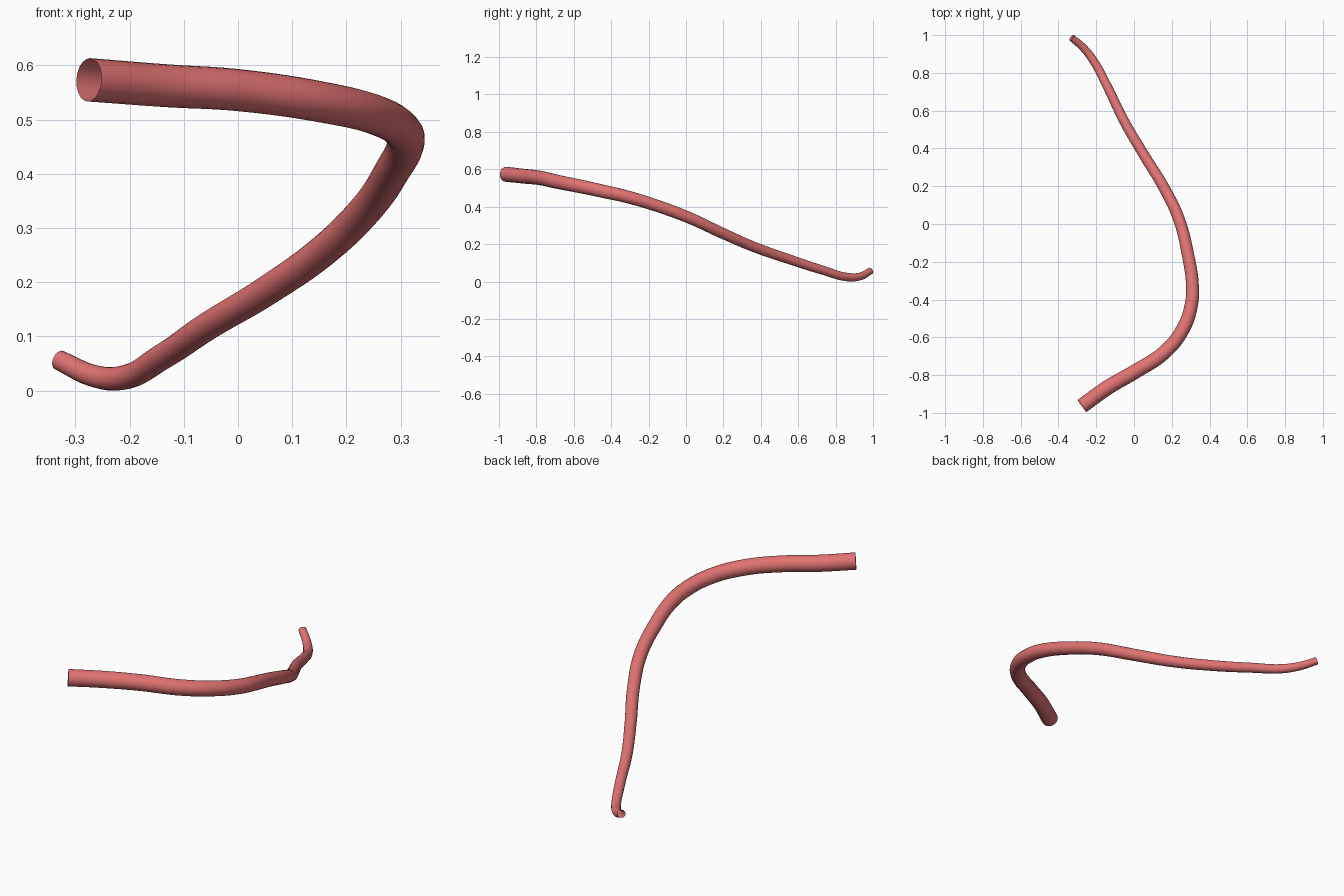
import bpy

if "Cube" in bpy.data.objects:
    bpy.data.objects.remove(bpy.data.objects["Cube"])

# Centre line of the tube: x, y, z
path = [
    (-0.275, -0.963, 0.577), (-0.13, -0.86, 0.566), (0.0, -0.785, 0.558),
    (0.16, -0.68, 0.535), (0.257, -0.56, 0.511), (0.303, -0.43, 0.483),
    (0.309, -0.32, 0.458), (0.285, -0.16, 0.41), (0.24, 0.02, 0.343),
    (0.16, 0.19, 0.264), (0.05, 0.37, 0.186), (-0.055, 0.55, 0.123),
    (-0.14, 0.725, 0.066), (-0.215, 0.865, 0.027), (-0.27, 0.935, 0.032),
    (-0.33, 0.986, 0.060),
]
START_RADIUS, END_RADIUS = 0.040, 0.0185

# Tapered open tube swept along the path
curve = bpy.data.curves.new("tapered_tube", "CURVE")
curve.dimensions = "3D"
curve.bevel_depth = 1.0
curve.bevel_resolution = 8
curve.resolution_u = 10
curve.use_fill_caps = False
spline = curve.splines.new("BEZIER")
spline.radius_interpolation = "LINEAR"
spline.bezier_points.add(len(path) - 1)
for i, (point, co) in enumerate(zip(spline.bezier_points, path)):
    t = i / (len(path) - 1)
    point.co = co
    point.handle_left_type = point.handle_right_type = "AUTO"
    point.radius = START_RADIUS + (END_RADIUS - START_RADIUS) * t ** 1.4

tube = bpy.data.objects.new("tapered_tube", curve)
bpy.context.collection.objects.link(tube)
bpy.context.view_layer.objects.active = tube
tube.select_set(True)
bpy.ops.object.convert(target="MESH")
tube = bpy.context.object

# Rest the lowest point on the ground
low = min(v.co.z for v in tube.data.vertices)
for v in tube.data.vertices:
    v.co.z -= low
bpy.ops.object.shade_smooth()

# Red material
red = bpy.data.materials.new("soft_red")
red.diffuse_color = (0.75, 0.17, 0.17, 1)
red.use_nodes = True
red.node_tree.nodes["Principled BSDF"].inputs["Base Color"].default_value = red.diffuse_color
tube.data.materials.clear()
tube.data.materials.append(red)
